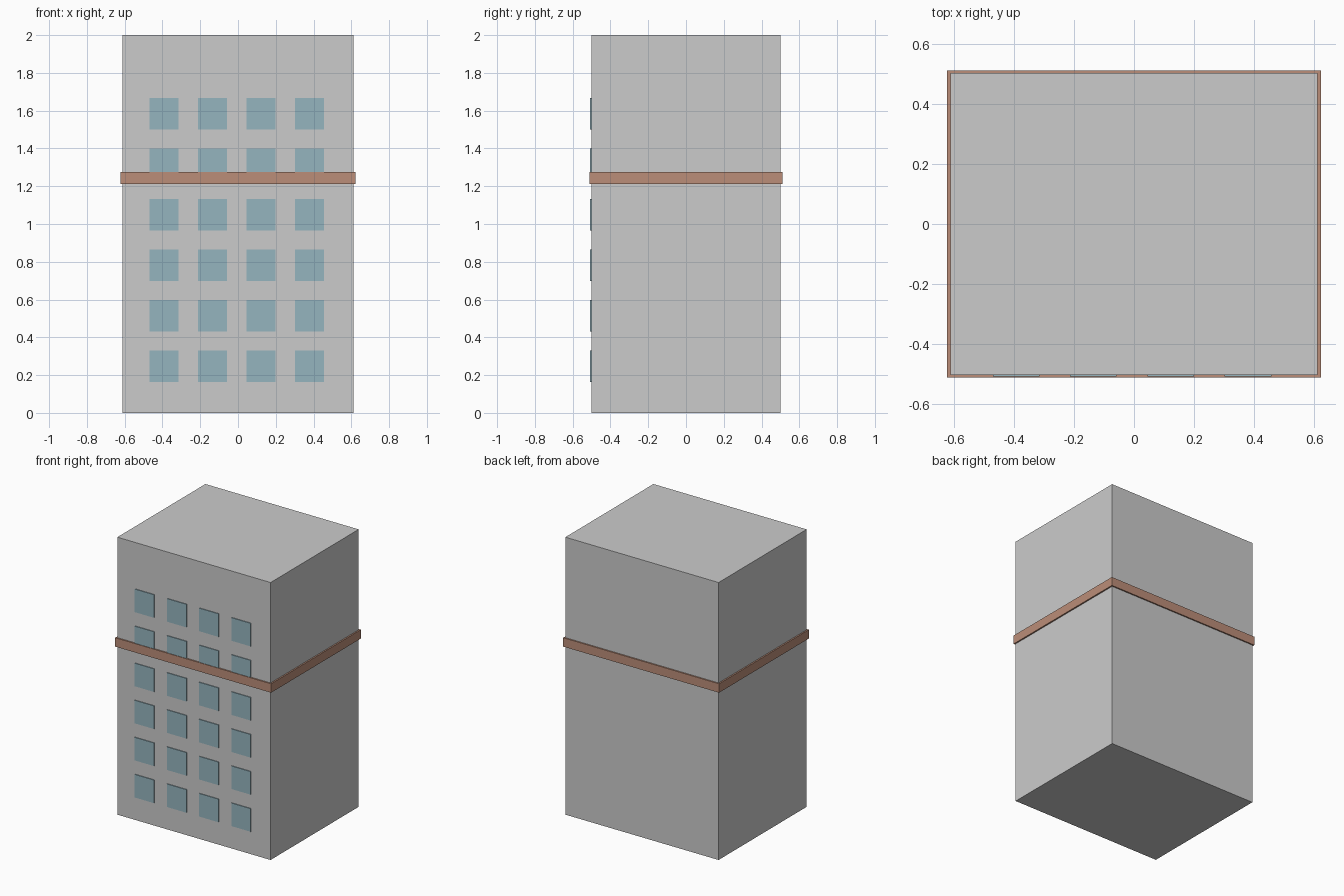
import bpy

if "Cube" in bpy.data.objects:
    bpy.data.objects.remove(bpy.data.objects["Cube"])


def material(name, color):
    m = bpy.data.materials.new(name)
    m.diffuse_color = color
    m.use_nodes = True
    m.node_tree.nodes["Principled BSDF"].inputs["Base Color"].default_value = m.diffuse_color
    return m


def box(name, center, size, mat=None):
    bpy.ops.mesh.primitive_cube_add(size=1, location=center)
    ob = bpy.context.object
    ob.name = name
    ob.scale = size
    bpy.ops.object.transform_apply(location=False, rotation=False, scale=True)
    if mat:
        ob.data.materials.append(mat)
    return ob


glass = material("glass_blue", (0.30, 0.46, 0.52, 1))
brick = material("band_brown", (0.50, 0.27, 0.19, 1))

# Main block
box("building_body", (0, 0, 1), (1.222, 1.003, 2))

# Projecting ledge around all four sides
box("ledge_band", (0, 0, 1.244), (1.243, 1.022, 0.064), brick)

# Front window grid, slightly proud of the wall
for row in range(6):
    for col in range(4):
        x = -0.392 + 0.257 * col
        z = 0.247 + 0.2672 * row
        box(f"window_{row + 1}_{col + 1}", (x, -0.502, z),
            (0.155, 0.010, 0.166), glass)
